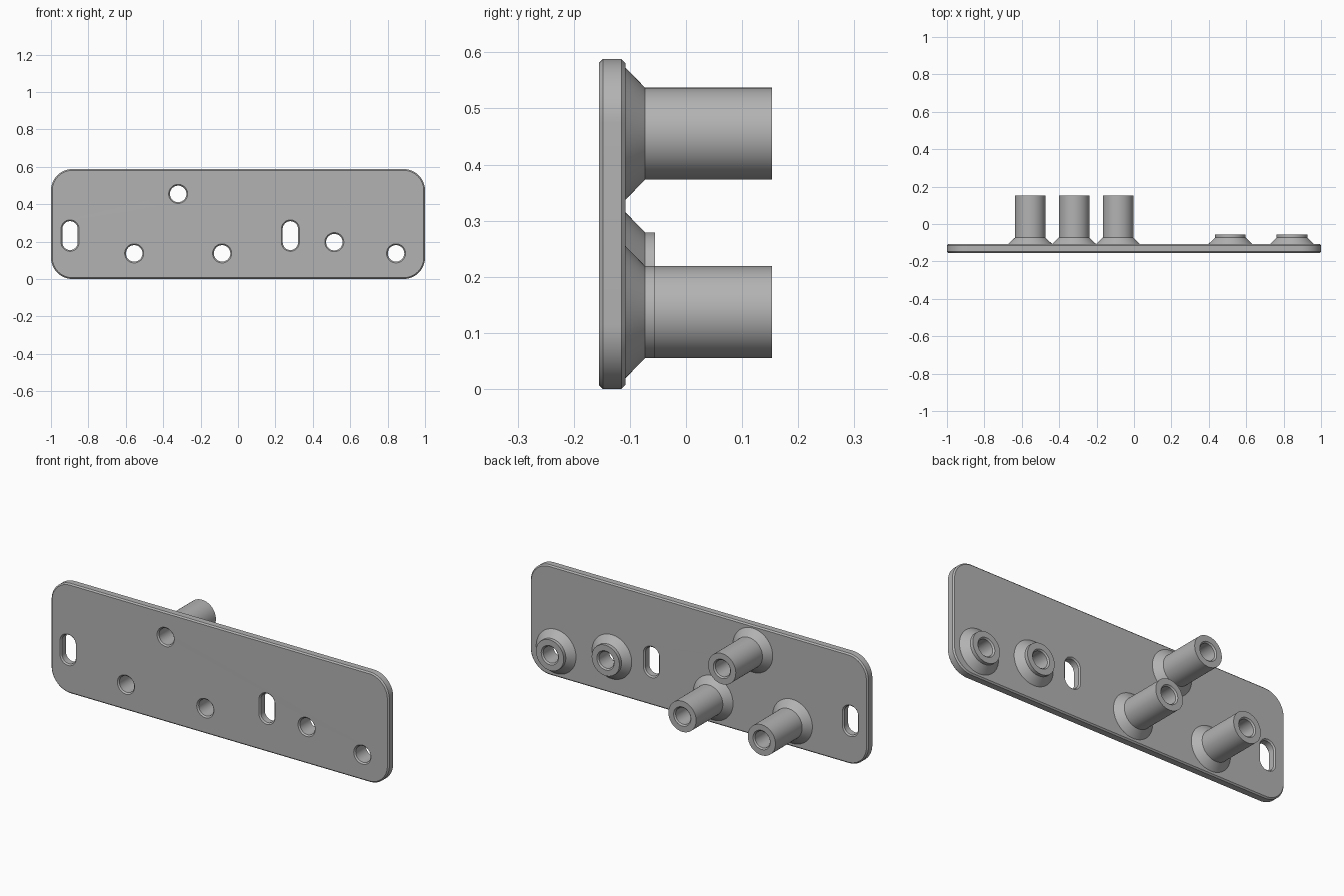
import bpy
import bmesh
from math import sin, cos, pi, radians
from mathutils import Matrix, Vector

cube = bpy.data.objects.get("Cube")
if cube:
    bpy.data.objects.remove(cube, do_unlink=True)

FRONT, BACK, HEIGHT = -0.155, -0.108, 0.588
CHAMFER = 0.007
HOLE = 0.051          # radius at the chamfered mouth
SEGMENTS = 64

# Single grey material
grey = bpy.data.materials.new("plain grey")
grey.use_nodes = True
colour = (0.45, 0.45, 0.45, 1)
grey.diffuse_color = colour
grey.node_tree.nodes["Principled BSDF"].inputs["Base Color"].default_value = colour


def finish(obj):
    obj.data.materials.clear()
    obj.data.materials.append(grey)
    bpy.ops.object.select_all(action="DESELECT")
    obj.select_set(True)
    bpy.context.view_layer.objects.active = obj
    bpy.ops.object.shade_smooth_by_angle(angle=radians(30))


def rounded_box(cx, cz, half_w, half_h, radius, steps=16):
    """Outline of a rounded rectangle; also makes slots and circles."""
    points = []
    for corner, (sx, sz) in enumerate(((1, 1), (-1, 1), (-1, -1), (1, -1))):
        for i in range(steps + 1):
            a = (corner + i / steps) * pi / 2
            p = Vector((cx + sx * (half_w - radius) + radius * cos(a),
                        cz + sz * (half_h - radius) + radius * sin(a)))
            if not points or (p - points[-1]).length > 1e-5:
                points.append(p)
    if (points[0] - points[-1]).length < 1e-5:
        points.pop()
    return points


def lathe(name, x, z, profile):
    """Spin a closed (radius, y) profile about an axis along y."""
    bm = bmesh.new()
    rings = []
    for i in range(SEGMENTS):
        a = 2 * pi * i / SEGMENTS
        rings.append([bm.verts.new((x + r * cos(a), y, z + r * sin(a)))
                      for r, y in profile])
    for i, ring in enumerate(rings):
        after = rings[(i + 1) % SEGMENTS]
        for j in range(len(profile)):
            k = (j + 1) % len(profile)
            bm.faces.new((ring[j], ring[k], after[k], after[j]))
    bmesh.ops.recalc_face_normals(bm, faces=bm.faces)
    mesh = bpy.data.meshes.new(name)
    bm.to_mesh(mesh)
    bm.free()
    obj = bpy.data.objects.new(name, mesh)
    bpy.context.collection.objects.link(obj)
    finish(obj)


# Hollow posts with conical feet: name, x, z, end y
posts = [
    ("right_long_post", -0.555, 0.137, 0.153),
    ("upper_long_post", -0.32, 0.455, 0.153),
    ("middle_long_post", -0.085, 0.137, 0.153),
    ("inner_short_boss", 0.515, 0.197, -0.055),
    ("outer_short_boss", 0.845, 0.137, -0.055),
]
bore = HOLE - CHAMFER
for name, x, z, end in posts:
    lathe(name, x, z, [
        (bore, BACK - CHAMFER), (0.118, BACK - CHAMFER), (0.118, BACK),
        (0.082, -0.073), (0.082, end), (HOLE, end), (bore, end - CHAMFER)])

# Chamfered plate with round holes and two slots
outlines = [rounded_box(0, HEIGHT / 2, 1 - CHAMFER, HEIGHT / 2 - CHAMFER, 0.108)]
outlines += [rounded_box(x, z, HOLE, HOLE, HOLE) for _, x, z, _ in posts]
outlines += [rounded_box(x, 0.232, 0.048, 0.084, 0.048) for x in (-0.898, 0.28)]

curve = bpy.data.curves.new("plate_outline", "CURVE")
curve.dimensions = "2D"
curve.fill_mode = "BOTH"
curve.extrude = (BACK - FRONT) / 2 - CHAMFER
curve.bevel_depth = CHAMFER
curve.bevel_resolution = 0
for outline in outlines:
    spline = curve.splines.new("POLY")
    spline.points.add(len(outline) - 1)
    for point, p in zip(spline.points, outline):
        point.co = (p.x, p.y, 0, 1)
    spline.use_cyclic_u = True

helper = bpy.data.objects.new("plate_outline", curve)
bpy.context.collection.objects.link(helper)
bpy.context.view_layer.update()
evaluated = helper.evaluated_get(bpy.context.evaluated_depsgraph_get())
mesh = bpy.data.meshes.new_from_object(evaluated)
bpy.data.objects.remove(helper, do_unlink=True)

# Stand the plate upright and weld its caps to its rim
bm = bmesh.new()
bm.from_mesh(mesh)
bmesh.ops.remove_doubles(bm, verts=bm.verts, dist=1e-4)
bmesh.ops.transform(bm, verts=bm.verts, matrix=Matrix.Translation(
    (0, (FRONT + BACK) / 2, 0)) @ Matrix.Rotation(pi / 2, 4, "X"))
bmesh.ops.recalc_face_normals(bm, faces=bm.faces)
bm.to_mesh(mesh)
bm.free()
mesh.name = "plate"
plate = bpy.data.objects.new("plate", mesh)
bpy.context.collection.objects.link(plate)
finish(plate)
